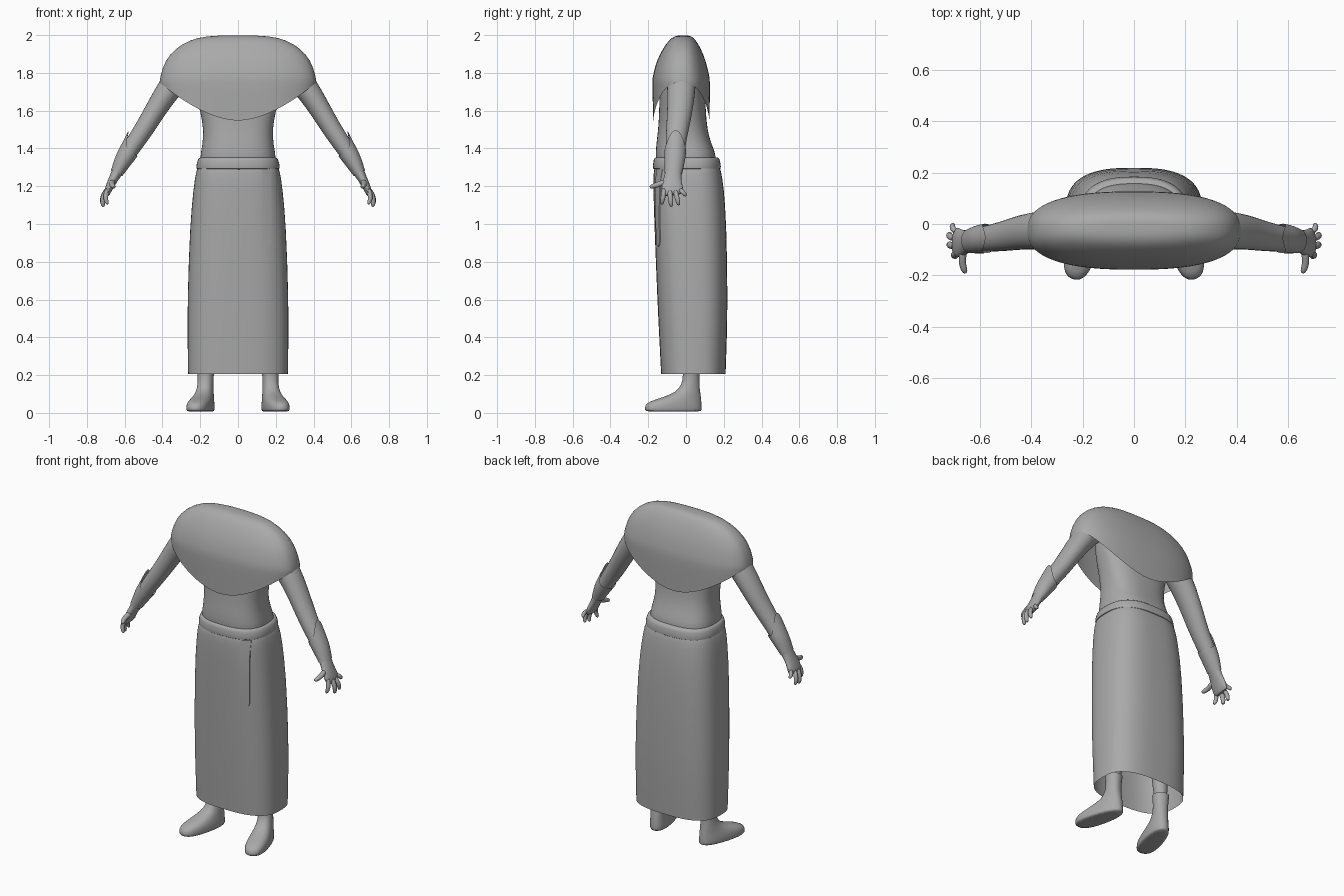
import bpy, bmesh, math
from mathutils import Vector

if "Cube" in bpy.data.objects:
    bpy.data.objects.remove(bpy.data.objects["Cube"])

grey = bpy.data.materials.new("plain_grey")
grey.use_nodes = True
COLOUR = (0.4, 0.4, 0.4, 1)
grey.diffuse_color = COLOUR
grey.node_tree.nodes["Principled BSDF"].inputs["Base Color"].default_value = COLOUR


def loft(name, rings, cap_start=True, cap_end=True, mirror=False, subdiv=1, angle=50):
    """Skin a list of equal-length closed rings."""
    bm = bmesh.new()
    rows = [[bm.verts.new(p) for p in ring] for ring in rings]
    n = len(rows[0])
    for a, b in zip(rows, rows[1:]):
        for i in range(n):
            j = (i + 1) % n
            bm.faces.new((a[i], a[j], b[j], b[i]))
    if cap_start:
        bm.faces.new(rows[0])
    if cap_end:
        bm.faces.new(rows[-1])
    bmesh.ops.recalc_face_normals(bm, faces=bm.faces)
    mesh = bpy.data.meshes.new(name)
    bm.to_mesh(mesh)
    bm.free()
    mesh.materials.append(grey)
    obj = bpy.data.objects.new(name, mesh)
    bpy.context.collection.objects.link(obj)
    if mirror:
        obj.modifiers.new("mirror", 'MIRROR').use_clip = False
    if subdiv:
        obj.modifiers.new("smooth", 'SUBSURF').levels = subdiv
        obj.modifiers["smooth"].render_levels = subdiv
    bpy.ops.object.select_all(action='DESELECT')
    obj.select_set(True)
    bpy.context.view_layer.objects.active = obj
    bpy.ops.object.shade_smooth_by_angle(angle=math.radians(angle))
    return obj


def spow(v, e):
    return math.copysign(abs(v) ** e, v)


def oval(z, hx, front, back, power=2.6, n=40):
    """Rounded-box ring at height z."""
    cy, hy, e = (front + back) / 2, (back - front) / 2, 2 / power
    turns = [2 * math.pi * i / n for i in range(n)]
    return [Vector((hx * spow(math.cos(a), e), cy + hy * spow(math.sin(a), e), z)) for a in turns]


def sweep(path, n=14):
    """Rings along a path of (x, y, z, radius, radius in y)."""
    pts = [Vector(p[:3]) for p in path]
    rings = []
    for i, p in enumerate(path):
        t = (pts[min(i + 1, len(pts) - 1)] - pts[max(i - 1, 0)]).normalized()
        v = (Vector((0, 1, 0)) - t * t.y).normalized()
        u = v.cross(t)
        rings.append([pts[i] + u * p[3] * math.cos(a) + v * p[4] * math.sin(a)
                      for a in (2 * math.pi * k / n for k in range(n))])
    return rings


# Shoulder cape: closed dome with a hem that dips at front and back
dome = [(1.999, .07, -.035, .005), (1.994, .17, -.06, .03), (1.977, .25, -.088, .05),
        (1.93, .333, -.122, .078), (1.865, .386, -.155, .105), (1.79, .41, -.175, .122),
        (1.757, .415, -.179, .128)]
cape = [oval(z, hx, f, b, 2.5, 64) for z, hx, f, b in dome]
for k in (.5, 1):
    cape.append([Vector((p.x, p.y * (1 - .03 * k),
                         1.755 - k * (.005 + .205 * (1 - min(1, abs(p.x) / .415) ** 1.7))))
                 for p in cape[6]])
loft("shoulder_cape", cape, cap_end=False)

# Torso, waistband and open skirt
torso = [(1.25, .2, -.15, .15), (1.35, .203, -.163, .168), (1.42, .188, -.158, .135),
         (1.5, .182, -.147, .112), (1.6, .2, -.142, .105), (1.72, .235, -.14, .1),
         (1.85, .25, -.11, .07), (1.92, .2, -.07, .04)]
loft("torso", [oval(*r) for r in torso])
band = [(1.285, .212, -.165, .177), (1.29, .222, -.176, .186), (1.32, .22, -.175, .184),
        (1.348, .21, -.17, .177), (1.357, .202, -.162, .168)]
loft("waistband", [oval(*r) for r in band])
skirt = [(1.3, .212, -.165, .178), (1.28, .222, -.172, .186), (1.2, .235, -.174, .2),
         (1, .255, -.168, .215), (.6, .268, -.152, .221), (.4, .268, -.142, .217),
         (.205, .265, -.132, .21)]
loft("skirt", [oval(*r, 2.8) for r in skirt], False, False)


def skirt_front(x, z):
    """Front surface of the skirt at x, z."""
    for a, b in zip(skirt, skirt[1:]):
        if a[0] >= z >= b[0]:
            k = (a[0] - z) / (a[0] - b[0])
            hx, f, r = (a[i] + (b[i] - a[i]) * k for i in (1, 2, 3))
            return (f + r) / 2 - (r - f) / 2 * (1 - abs(x / hx) ** 2.8) ** (1 / 2.8)


# Sash end: thin strip lying on the skirt, rounded at the tip
strip = []
for z in (1.29, 1.2, 1.1, 1, .94, .91, .89, .88):
    w = .026 * math.sqrt(max(.02, 1 - max(0, (.91 - z) / .03) ** 2))
    xs = [.152 - w, .152, .152 + w]
    strip.append([(x, skirt_front(x, z) - .003, z) for x in xs] +
                 [(x, skirt_front(x, z) + .004, z) for x in reversed(xs)])
loft("sash_end", strip, subdiv=0, angle=30)

# Legs and boots, toes turned outwards
TURN = math.radians(15)


def foot_ring(z, back, front, w, n=24):
    ring = []
    for i in range(n):
        a = 2 * math.pi * i / n
        f = (front - back) / 2 + (front + back) / 2 * math.cos(a)
        s = w * spow(math.sin(a), .85) * (1 + .9 * max(0, f) * math.cos(a))
        ring.append((.17 + f * math.sin(TURN) + s * math.cos(TURN),
                     .03 - f * math.cos(TURN) + s * math.sin(TURN), z))
    return ring


boot = [(.006, .053, .25, .056), (.012, .055, .256, .06), (.04, .055, .256, .061),
        (.06, .053, .235, .058), (.085, .05, .15, .05), (.11, .046, .085, .045),
        (.15, .04, .052, .041), (.2, .04, .045, .042), (.25, .046, .048, .047)]
loft("boots", [foot_ring(*r) for r in boot], cap_end=False, mirror=True)
loft("legs", sweep([(.17, .03, .18, .035, .035), (.165, .03, .35, .045, .048),
                    (.15, .025, .6, .06, .06), (.12, .01, 1, .08, .09),
                    (.11, .01, 1.25, .085, .1)]), mirror=True)

# Arms from under the cape to the palm
arm = [(.2, -.02, 1.87, .06, .07), (.28, -.02, 1.82, .075, .08), (.36, -.025, 1.725, .068, .078),
       (.43, -.03, 1.615, .058, .07), (.495, -.045, 1.505, .053, .062),
       (.55, -.055, 1.425, .05, .054), (.605, -.06, 1.34, .042, .05),
       (.648, -.068, 1.26, .028, .042), (.672, -.075, 1.215, .023, .055),
       (.69, -.072, 1.175, .02, .062), (.698, -.068, 1.15, .014, .055)]
loft("arms", sweep(arm), mirror=True)

# Bracers, each with a pointed flap on the outside
cuff = sweep([(.642, -.067, 1.27, .034, .047), (.609, -.06, 1.335, .047, .055),
              (.59, -.058, 1.365, .051, .057), (.578, -.056, 1.385, .053, .058)], 24)
middle = sum((p.x for p in cuff[-1])) / 24
for p in cuff[-1]:
    k = max(0, (p.x - middle) / .045) ** 2
    p += Vector((-.045, 0, .085)) * min(k, 1.1)
loft("bracers", cuff, False, False, mirror=True)

# Fingers and thumbs: root to tip, with a slight curl
digits = {"thumb": ((.66, -.1, 1.225), (.655, -.19, 1.195), .017),
          "index_finger": ((.69, -.115, 1.18), (.69, -.128, 1.105), .014),
          "middle_finger": ((.699, -.085, 1.17), (.712, -.078, 1.092), .015),
          "ring_finger": ((.7, -.055, 1.17), (.715, -.038, 1.1), .014),
          "little_finger": ((.692, -.028, 1.18), (.7, .0, 1.15), .013)}
for name, (root, tip, r) in digits.items():
    a, b = Vector(root), Vector(tip)
    path = []
    for k, s in ((-.15, .9), (.3, 1.05), (.65, .95), (.9, .8), (1.02, .4)):
        p = a.lerp(b, k) + Vector((.012 * math.sin(math.pi * max(k, 0)), 0, 0))
        path.append((*p, r * s, r * s))
    loft(name + "s", sweep(path, 8), mirror=True)
